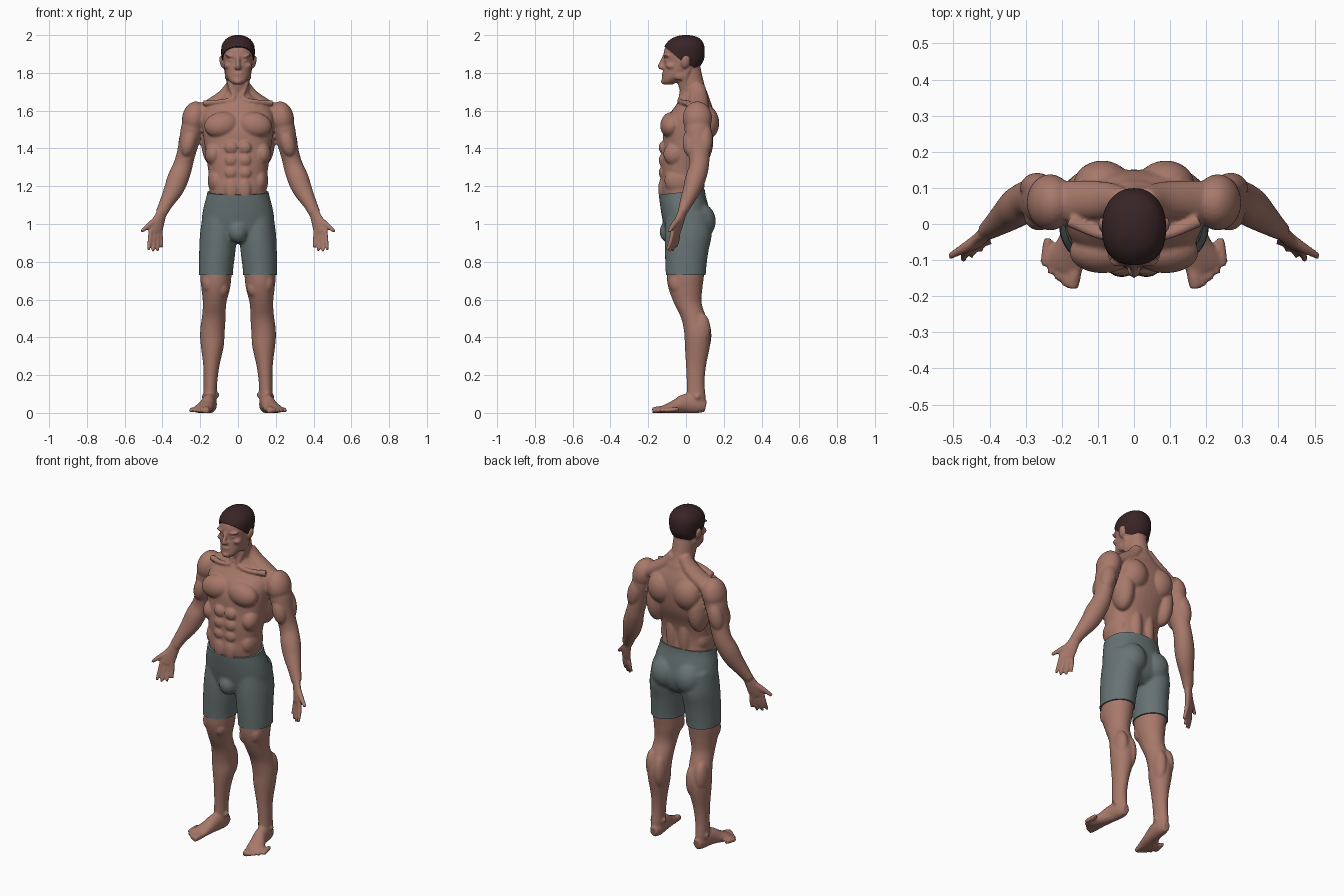
import bpy, bmesh, math
from mathutils import Vector, Matrix


def material(name, rgb):
    m = bpy.data.materials.new(name)
    m.diffuse_color = (*rgb, 1)
    return m


SKIN = material("skin", (0.39, 0.19, 0.145))
CLOTH = material("grey cloth", (0.135, 0.17, 0.17))
HAIR = material("dark hair", (0.04, 0.018, 0.019))


def loft(bm, secs, ref=(0, 1, 0), flat=False, n=28, p=2.0, steps=4):
    """Closed tube through sections (x, y, z, half width, half depth), smoothly interpolated."""
    pts = [secs[0]] + list(secs) + [secs[-1]]
    path = []
    for i in range(1, len(pts) - 2):
        a, b, c, d = pts[i - 1:i + 3]
        for k in range(steps):
            t = k / steps
            path.append([0.5 * (2 * B + (C - A) * t + (2 * A - 5 * B + 4 * C - D) * t * t
                                + (3 * B - A - 3 * C + D) * t ** 3) for A, B, C, D in zip(a, b, c, d)])
    path.append(list(secs[-1]))
    rings = []
    for i, s in enumerate(path):
        if flat:
            u, v = Vector((1, 0, 0)), Vector((0, 1, 0))
        else:
            t = (Vector(path[min(i + 1, len(path) - 1)][:3]) - Vector(path[max(i - 1, 0)][:3])).normalized()
            v = Vector(ref)
            v = (v - t * v.dot(t)).normalized()
            u = v.cross(t)
        ring = []
        for k in range(n):
            c, d = math.cos(math.tau * k / n), math.sin(math.tau * k / n)
            c = math.copysign(abs(c) ** (2 / p), c)
            d = math.copysign(abs(d) ** (2 / p), d)
            ring.append(bm.verts.new(Vector(s[:3]) + u * c * s[3] + v * d * s[4]))
        rings.append(ring)
    for r, q in zip(rings, rings[1:]):
        for k in range(n):
            bm.faces.new((r[k], r[(k + 1) % n], q[(k + 1) % n], q[k]))
    bm.faces.new(rings[0][::-1])
    bm.faces.new(rings[-1])


def ball(bm, loc, rad, tilt=(0, 0)):
    """Ellipsoid, tilted about x and y in degrees."""
    m = (Matrix.Translation(loc) @ Matrix.Rotation(math.radians(tilt[1]), 4, 'Y')
         @ Matrix.Rotation(math.radians(tilt[0]), 4, 'X') @ Matrix.Diagonal((*rad, 1)))
    bmesh.ops.create_uvsphere(bm, u_segments=24, v_segments=14, radius=1, matrix=m)


def mirror(bm):
    geo = bmesh.ops.duplicate(bm, geom=bm.verts[:] + bm.edges[:] + bm.faces[:])["geom"]
    for g in geo:
        if isinstance(g, bmesh.types.BMVert):
            g.co.x *= -1
    bmesh.ops.reverse_faces(bm, faces=[g for g in geo if isinstance(g, bmesh.types.BMFace)])


def finish(bm, name, mat, voxel=0, smooth=4, cuts=()):
    """Fuse the pieces into one skin, trim by planes (point, removed side) and shade smooth."""
    bmesh.ops.recalc_face_normals(bm, faces=bm.faces[:])
    me = bpy.data.meshes.new(name)
    bm.to_mesh(me)
    ob = bpy.data.objects.new(name, me)
    bpy.context.collection.objects.link(ob)
    if voxel:
        r = ob.modifiers.new("fuse", 'REMESH')
        r.mode, r.voxel_size = 'VOXEL', voxel
        s = ob.modifiers.new("soften", 'SMOOTH')
        s.factor, s.iterations = 0.5, smooth
        me = bpy.data.meshes.new_from_object(ob.evaluated_get(bpy.context.evaluated_depsgraph_get()))
        ob.modifiers.clear()
        ob.data = me
    bm.clear()
    bm.from_mesh(me)
    for co, no in cuts:
        bmesh.ops.bisect_plane(bm, geom=bm.verts[:] + bm.edges[:] + bm.faces[:],
                               plane_co=co, plane_no=no, clear_outer=True)
        bmesh.ops.holes_fill(bm, edges=[e for e in bm.edges if e.is_boundary], sides=0)
    for v in bm.verts:
        v.co.z = max(v.co.z, 0)
    bm.to_mesh(me)
    bm.free()
    me.name = name
    me.materials.clear()
    me.materials.append(mat)
    bpy.ops.object.select_all(action='DESELECT')
    ob.select_set(True)
    bpy.context.view_layer.objects.active = ob
    bpy.ops.object.shade_smooth_by_angle(angle=math.radians(55))
    return ob


# ---------- body: one side first ----------
b = bmesh.new()
# arm
loft(b, [(.215, .06, 1.60, .045, .06), (.24, .062, 1.52, .058, .07), (.258, .062, 1.44, .054, .064),
         (.278, .07, 1.36, .049, .055), (.295, .068, 1.30, .052, .052), (.318, .05, 1.24, .056, .054),
         (.342, .03, 1.18, .051, .047), (.38, 0, 1.11, .037, .034), (.405, -.02, 1.06, .031, .024)])
ball(b, (.232, .06, 1.56), (.064, .078, .09), (0, -12))
ball(b, (.262, .022, 1.43), (.04, .04, .075), (0, -14))
ball(b, (.268, .10, 1.45), (.044, .042, .09), (0, -14))
# hand: palm, fingers, thumb
PALM = (.5, .85, 0)
loft(b, [(.40, -.018, 1.07, .028, .02), (.415, -.03, 1.03, .034, .019), (.43, -.045, .99, .042, .017),
         (.437, -.056, .955, .04, .014)], ref=PALM)
for i, length in enumerate((.82, 1, 1.03, .95)):
    k = Vector((.437, -.054, .965)) + Vector((.85, -.5, 0)) * (i - 1.5) * .02
    tip = k + (Vector((.0, -.026, -.108)) + Vector((.85, -.5, 0)) * (i - 1.5) * .009) * length
    mid = k.lerp(tip, .55) + Vector((0, .004, 0))
    loft(b, [(*k, .011, .012), (*mid, .011, .011), (*tip, .008, .008)], ref=PALM, n=12)
loft(b, [(.425, -.035, 1.03, .018, .016), (.462, -.062, 1.0, .016, .015), (.49, -.078, .978, .012, .012),
         (.511, -.09, .96, .009, .009)], ref=PALM, n=12)
# leg
loft(b, [(.105, .01, 1.0, .085, .105), (.108, .005, .85, .085, .105), (.117, -.003, .73, .083, .099),
         (.118, -.003, .66, .076, .09), (.124, .01, .58, .062, .073), (.129, .042, .50, .063, .067),
         (.136, .06, .42, .065, .069), (.136, .06, .35, .06, .066), (.141, .053, .25, .043, .053),
         (.146, .051, .16, .036, .047), (.148, .053, .09, .035, .05), (.147, .05, .03, .033, .053)], flat=True)
ball(b, (.124, -.028, .60), (.036, .04, .045))
ball(b, (.085, -.04, .66), (.037, .045, .05))
ball(b, (.155, -.04, .69), (.037, .05, .06))
ball(b, (.108, .085, .41), (.036, .05, .10))
ball(b, (.162, .08, .44), (.037, .05, .09))
ball(b, (.112, .05, .095), (.012, .016, .016))
ball(b, (.18, .06, .085), (.012, .016, .016))
# foot and toes
loft(b, [(.145, .105, .035, .022, .03), (.146, .07, .042, .034, .044), (.15, .03, .05, .036, .052),
         (.157, -.01, .048, .037, .05), (.17, -.055, .034, .043, .036), (.187, -.10, .022, .052, .025),
         (.198, -.125, .016, .05, .017)], ref=(0, 0, 1))
for i in range(5):
    f = i / 4
    r = (.02, .014, .013, .012, .012)[i]
    x, y = .168 + .078 * f, -.172 + .062 * f ** 1.5
    loft(b, [(x - .008, y + .07, .02, r, r), (x, y + .02, .015, r, r), (x + .003, y - .006, .011, r * .8, r * .8)],
         ref=(0, 0, 1), n=12)
# chest, stomach and back muscles
ball(b, (.088, -.078, 1.525), (.092, .058, .068), (-12, 10))
for z in (1.405, 1.338, 1.272):
    ball(b, (.036, -.123, z), (.035, .021, .033))
ball(b, (.034, -.125, 1.185), (.036, .022, .06))
ball(b, (.115, -.03, 1.23), (.045, .085, .075))
ball(b, (.13, -.06, 1.37), (.045, .06, .06))
ball(b, (.138, .07, 1.44), (.057, .075, .13))
ball(b, (.088, .108, 1.535), (.08, .068, .09))
ball(b, (.042, .065, 1.25), (.036, .036, .13))
# trapezius, collar bone and neck cord
loft(b, [(.03, .06, 1.73, .035, .04), (.07, .065, 1.675, .04, .05), (.13, .065, 1.63, .042, .055),
         (.2, .06, 1.585, .045, .06)])
loft(b, [(.02, -.03, 1.66, .014, .014), (.09, -.03, 1.648, .012, .014), (.18, .01, 1.64, .016, .018)], n=12)
loft(b, [(.062, .01, 1.82, .014, .014), (.045, -.01, 1.75, .015, .015), (.018, -.028, 1.67, .012, .012)], n=12)
# face: brow, eyelid, cheek, nostril, ear
ball(b, (.036, -.1, 1.888), (.034, .019, .009), (0, -6))
ball(b, (.034, -.099, 1.865), (.017, .014, .009))
ball(b, (.05, -.078, 1.84), (.026, .03, .017), (0, 20))
ball(b, (.058, -.03, 1.785), (.012, .035, .025))
ball(b, (.012, -.127, 1.829), (.009, .012, .008))
ball(b, (.086, -.002, 1.858), (.011, .022, .034), (-12, 12))
mirror(b)

# ---------- body: centre pieces ----------
loft(b, [(0, .01, 1.02, .15, .105), (0, -.022, 1.17, .151, .112), (0, -.024, 1.25, .154, .108),
         (0, -.017, 1.33, .164, .116), (0, .005, 1.42, .178, .129), (0, .015, 1.50, .188, .133),
         (0, .028, 1.57, .19, .122), (0, .04, 1.62, .165, .10), (0, .045, 1.66, .10, .08),
         (0, .045, 1.69, .07, .072)], flat=True, n=40, p=2.3)
loft(b, [(0, .05, 1.60, .075, .08), (0, .045, 1.68, .066, .073), (0, .03, 1.73, .061, .07),
         (0, .015, 1.80, .06, .068), (0, .01, 1.86, .055, .06)], flat=True)
HEAD = [(0, -.095, 1.738, .022, .025), (0, -.083, 1.755, .043, .044), (0, -.058, 1.78, .06, .066),
        (0, -.03, 1.82, .072, .09), (0, -.014, 1.86, .079, .102), (0, -.012, 1.90, .084, .107),
        (0, -.008, 1.94, .081, .10), (0, -.003, 1.97, .064, .08), (0, 0, 1.988, .038, .05),
        (0, 0, 1.996, .01, .014)]
loft(b, HEAD, flat=True, n=40, p=2.15)
# nose, lips and chin
loft(b, [(0, -.112, 1.89, .011, .012), (0, -.124, 1.86, .010, .014), (0, -.136, 1.834, .013, .014),
         (0, -.128, 1.822, .012, .008)], n=16)
ball(b, (0, -.116, 1.797), (.027, .013, .006))
ball(b, (0, -.115, 1.784), (.023, .013, .007))
ball(b, (0, -.115, 1.755), (.022, .019, .016))
finish(b, "body", SKIN, voxel=.0068, smooth=2)

# ---------- shorts ----------
s = bmesh.new()
loft(s, [(.10, .01, 1.06, .085, .115), (.104, .012, .95, .097, .125), (.11, .003, .85, .096, .115),
         (.117, -.001, .75, .091, .107), (.118, -.001, .66, .09, .105)], flat=True)
ball(s, (.078, .075, 1.015), (.083, .083, .095))
mirror(s)
loft(s, [(0, -.022, 1.27, .157, .122), (0, -.022, 1.17, .162, .123), (0, -.008, 1.09, .182, .128),
         (0, .006, 1.01, .193, .128), (0, .008, .94, .18, .11), (0, .005, .90, .12, .07)],
     flat=True, n=40, p=2.2)
ball(s, (0, -.09, .96), (.052, .05, .06))
finish(s, "shorts", CLOTH, voxel=.009, smooth=4,
       cuts=[((0, 0, .73), (0, 0, -1)), ((0, -.03, 1.168), (0, -.12, 1))])

# ---------- short hair cap, trimmed along the hairline ----------
h = bmesh.new()
loft(h, [(x, y, z + .004, rx + .005, ry + .004) for x, y, z, rx, ry in HEAD[2:]],
     flat=True, n=48, p=2.15, steps=6)
finish(h, "hair", HAIR, cuts=[((0, -.03, 1.868), (0, -.85, -1)), ((0, -.02, 1.862), (0, -.55, -1))])
